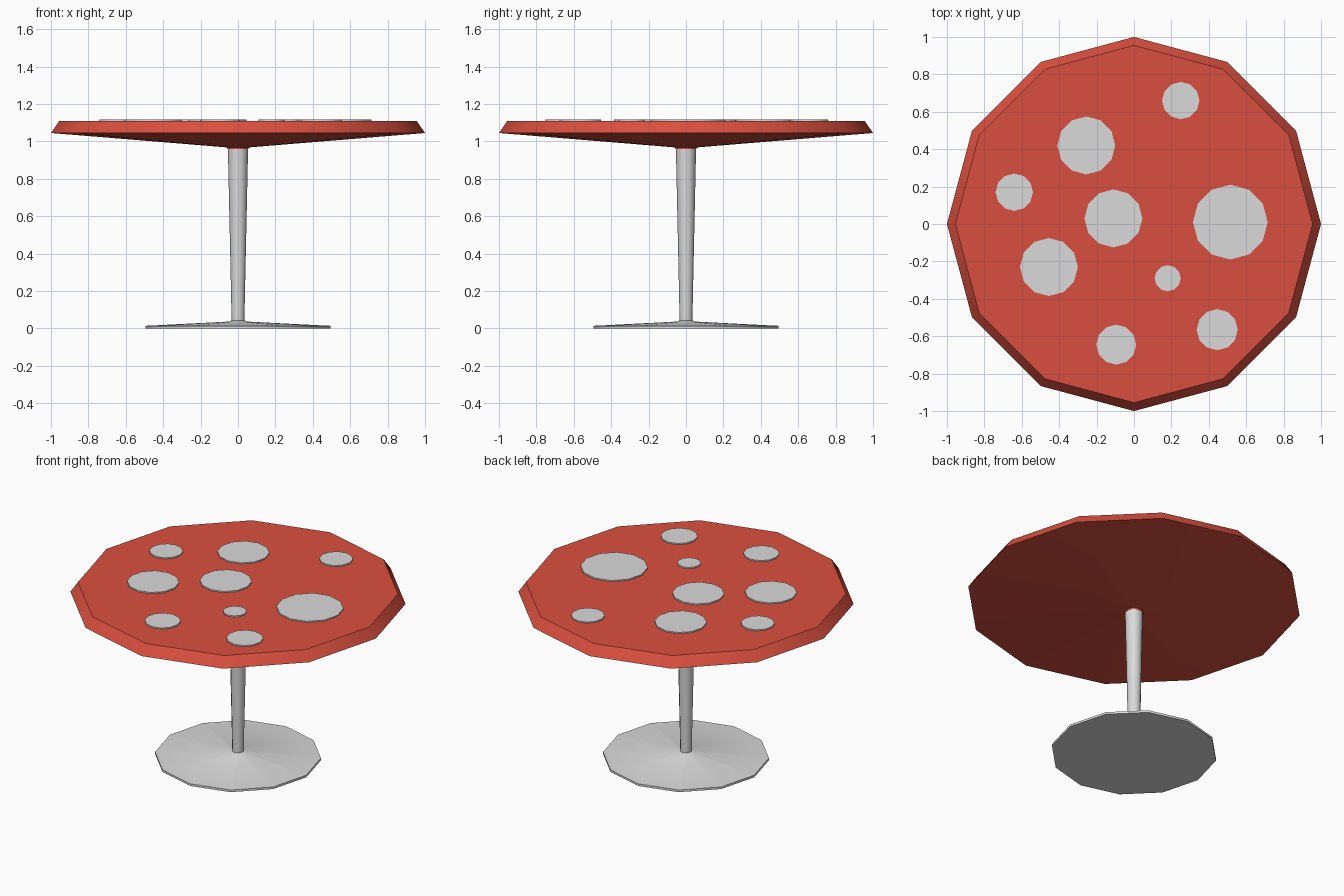
import bpy
import bmesh
from math import cos, sin, tau, radians

cube = bpy.data.objects.get("Cube")
if cube:
    bpy.data.objects.remove(cube, do_unlink=True)

SIDES = 12


def make_material(name, colour):
    mat = bpy.data.materials.new(name)
    mat.use_nodes = True
    mat.diffuse_color = colour
    mat.node_tree.nodes["Principled BSDF"].inputs["Base Color"].default_value = colour
    return mat


def lathe(name, profile, mat, centre=(0, 0)):
    """Turn (radius, height) points, listed bottom to top, into a capped solid."""
    bm = bmesh.new()
    rings = []
    for r, z in profile:
        rings.append([bm.verts.new((centre[0] + r * cos(tau * i / SIDES),
                                    centre[1] + r * sin(tau * i / SIDES), z))
                      for i in range(SIDES)])
    for low, high in zip(rings, rings[1:]):
        for i in range(SIDES):
            j = (i + 1) % SIDES
            bm.faces.new((low[i], low[j], high[j], high[i]))
    bm.faces.new(rings[0][::-1])
    bm.faces.new(rings[-1])
    mesh = bpy.data.meshes.new(name)
    bm.to_mesh(mesh)
    bm.free()
    mesh.materials.append(mat)
    obj = bpy.data.objects.new(name, mesh)
    bpy.context.collection.objects.link(obj)
    bpy.ops.object.select_all(action="DESELECT")
    obj.select_set(True)
    bpy.context.view_layer.objects.active = obj
    bpy.ops.object.shade_smooth_by_angle(angle=radians(35))
    return obj


red = make_material("red", (0.70, 0.078, 0.05, 1))
grey = make_material("light grey", (0.70, 0.70, 0.70, 1))

# Foot and stem
lathe("base", [(0.495, 0), (0.495, 0.014), (0.045, 0.037), (0.033, 0.044)], grey)
lathe("stem", [(0.034, 0.04), (0.054, 0.965)], grey)

# Table top with a sloping underside and bevelled rim
lathe("table_top", [(0.056, 0.96), (0.058, 0.968), (1.0, 1.045), (0.955, 1.11)], red)

# Round spots on the table top: x, y, radius
spots = [(0.25, 0.66, 0.10), (-0.255, 0.42, 0.155), (-0.64, 0.17, 0.10),
         (-0.11, 0.03, 0.155), (0.515, 0.01, 0.20), (-0.455, -0.23, 0.155),
         (0.18, -0.29, 0.07), (0.445, -0.565, 0.11), (-0.095, -0.645, 0.107)]
for n, (x, y, r) in enumerate(spots, 1):
    lathe(f"spot_{n}", [(r, 1.109), (r, 1.118)], grey, (x, y))
